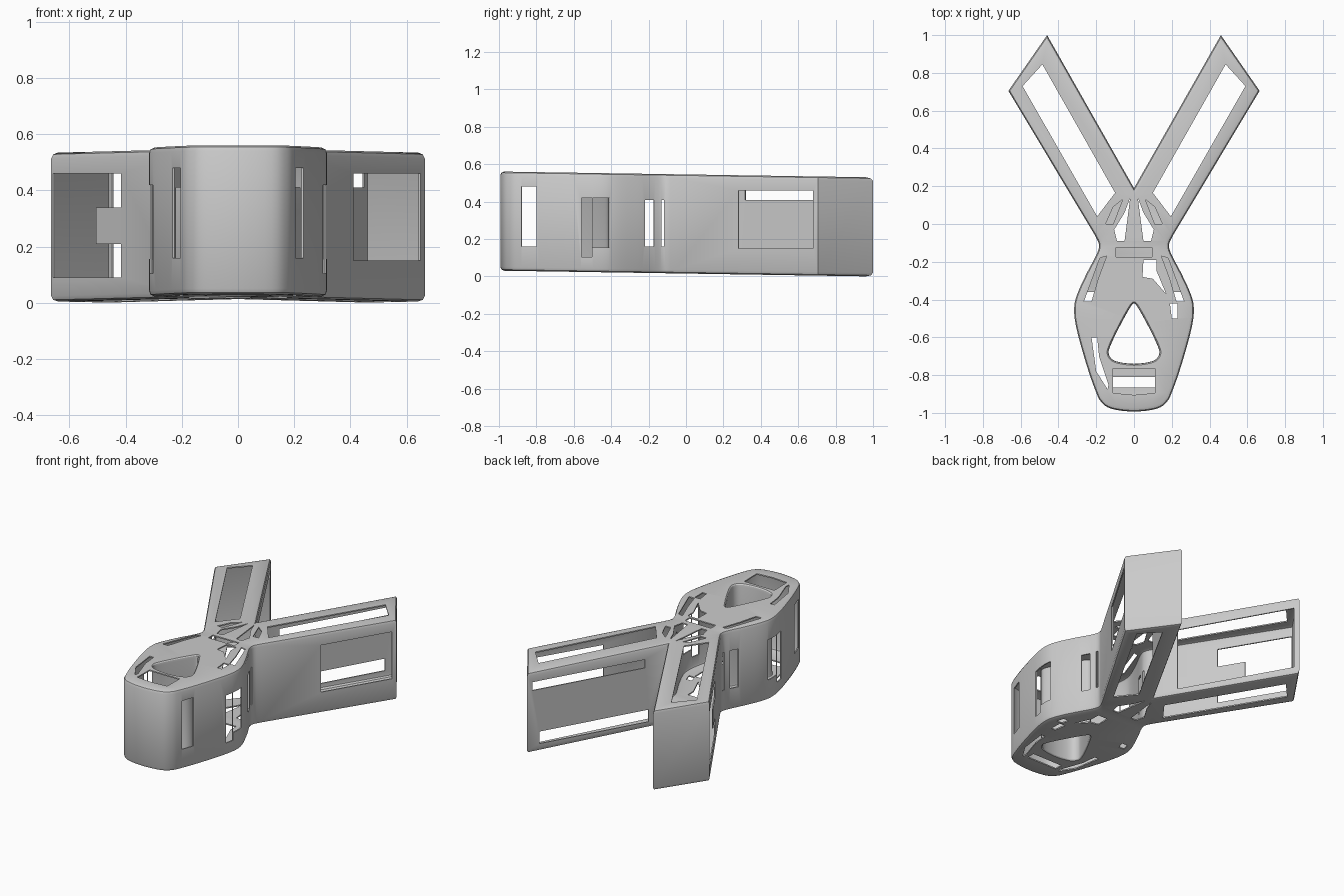
import bpy, bmesh
from mathutils import Vector

cube = bpy.data.objects.get("Cube")
if cube:
    bpy.data.objects.remove(cube)

HEIGHT = 0.53
V = lambda x, y: Vector((x, y))

paint = bpy.data.materials.new("plain grey")
paint.use_nodes = True
paint.diffuse_color = (0.6, 0.6, 0.6, 1)
paint.node_tree.nodes["Principled BSDF"].inputs["Base Color"].default_value = (0.6, 0.6, 0.6, 1)


def spline(points, steps=4):
    """Smooth path through all points except the two end guides."""
    path = []
    for a, b, c, d in zip(points, points[1:], points[2:], points[3:]):
        for i in range(steps):
            t = i / steps
            path.append(0.5 * (2 * b + (c - a) * t + (2 * a - 5 * b + 4 * c - d) * t * t
                               + (3 * b - a - 3 * c + d) * t ** 3))
    return path + [points[-2]]


def flip(points):
    return [V(-p.x, p.y) for p in reversed(points)]


def inset(loop, amount):
    """Move a closed loop sideways with mitred corners."""
    result = []
    for i, p in enumerate(loop):
        a = (p - loop[i - 1]).normalized()
        b = (loop[(i + 1) % len(loop)] - p).normalized()
        na, nb = V(-a.y, a.x), V(-b.y, b.x)
        result.append(p + (na + nb) * amount / (1 + na.dot(nb)))
    return result


def tilt(y):
    return 0.0155 * (1 - y)


# Plan outline: two straight arms, a narrow neck and a rounded body
waist = [V(*p) for p in ((0.25, 0.03), (0.21, -0.055), (0.185, -0.11), (0.2, -0.165),
                         (0.25, -0.26), (0.3, -0.37), (0.317, -0.45), (0.303, -0.56),
                         (0.25, -0.75), (0.205, -0.88), (0.175, -0.94), (0.12, -0.978),
                         (0, -0.993), (-0.12, -0.978))]
right = [V(0.46, 1), V(0.665, 0.705)] + spline(waist)
outline = [V(0, 0.19)] + right + flip(right)[1:]
outline.reverse()

# Rounded triangular well through the body
well_side = spline([V(*p) for p in ((-0.02, -0.45), (0, -0.42), (0.025, -0.45), (0.08, -0.55),
                                    (0.125, -0.645), (0.133, -0.69), (0.1, -0.725),
                                    (0, -0.74), (-0.1, -0.725))])
well = well_side + flip(well_side)[1:-1]

# Closed shell with softly rounded rims
bm = bmesh.new()
R = 0.02
rim = [(R, 0), (R * 0.3, R * 0.3), (0, R), (0, HEIGHT - R),
       (R * 0.3, HEIGHT - R * 0.3), (R, HEIGHT)]
caps = ([], [])
for loop, soft in ((outline, 1), (well, 0.4)):
    rings = []
    for offset, z in rim:
        rings.append([bm.verts.new((p.x, p.y, z + tilt(p.y))) for p in inset(loop, offset * soft)])
    for low, high in zip(rings, rings[1:]):
        for i in range(len(loop)):
            bm.faces.new((low[i - 1], low[i], high[i], high[i - 1]))
    for cap, ring in zip(caps, (rings[0], rings[-1])):
        cap += [bm.edges.get((ring[i - 1], ring[i])) for i in range(len(ring))]
for cap in caps:
    bmesh.ops.triangle_fill(bm, edges=cap, use_beauty=True)
bmesh.ops.recalc_face_normals(bm, faces=bm.faces)
mesh = bpy.data.meshes.new("building_shell")
bm.to_mesh(mesh)
bm.free()
shell = bpy.data.objects.new("building_shell", mesh)
bpy.context.collection.objects.link(shell)
mesh.materials.append(paint)
thick = shell.modifiers.new("thin wall", 'SOLIDIFY')
thick.thickness = 0.008
thick.offset = -1
thick.use_even_offset = True

cutters = []


def cut(points, z0, z1):
    """Cut a prism out of the shell."""
    b = bmesh.new()
    face = b.faces.new([b.verts.new((p[0], p[1], z0)) for p in points])
    top = bmesh.ops.extrude_face_region(b, geom=[face])["geom"]
    bmesh.ops.translate(b, vec=(0, 0, z1 - z0),
                        verts=[g for g in top if isinstance(g, bmesh.types.BMVert)])
    bmesh.ops.recalc_face_normals(b, faces=b.faces)
    m = bpy.data.meshes.new("cutter")
    b.to_mesh(m)
    b.free()
    ob = bpy.data.objects.new("cutter", m)
    ob.hide_render = True
    bpy.context.collection.objects.link(ob)
    mod = shell.modifiers.new("opening", 'BOOLEAN')
    mod.operation, mod.solver, mod.object = 'DIFFERENCE', 'EXACT', ob
    cutters.append(ob)


def cap_cut(points, levels="tb", sides=(1,)):
    """Opening in the top (t) and/or bottom (b) plate."""
    for s in sides:
        for level in levels:
            z = (0.5, 0.7) if level == "t" else (-0.1, 0.07)
            cut([(x * s, y) for x, y in points], *z)


def wall_cut(a, b, z0, z1, sides=(1, -1)):
    """Opening in the wall standing along a-b."""
    a, b = V(*a), V(*b)
    d = (b - a).normalized()
    n = V(-d.y, d.x) * 0.03
    for s in sides:
        cut([(p.x * s, p.y) for p in (a - n, b - n, b + n, a + n)], z0, z1)


def outer(y):
    return (0.21 + (y + 0.055) * 0.5987, y)


def inner(y):
    return ((y - 0.19) * 0.568, y)


both = (1, -1)
# Arm slots in roof and floor
cap_cut([(0.485, 0.845), (0.59, 0.73), (0.195, 0.04), (0.1, 0.165)], sides=both)
# Arm windows
wall_cut(outer(0.28), outer(0.68), 0.15, 0.46, (1,))
wall_cut(inner(0.32), inner(0.97), 0.41, 0.465, (1,))
wall_cut(inner(0.3), inner(0.93), 0.05, 0.13, (1,))
wall_cut(outer(0.44), outer(0.695), 0.09, 0.46, (-1,))
for z0, z1 in ((0.09, 0.21), (0.34, 0.46)):
    wall_cut(outer(0.29), outer(0.441), z0, z1, (-1,))
wall_cut(inner(0.32), inner(0.97), 0.05, 0.46, (-1,))
# Body windows
wall_cut((0.232, -0.8), (0.207, -0.88), 0.16, 0.48)
wall_cut((0.316, -0.41), (0.31, -0.5), 0.155, 0.42)
wall_cut((0.31, -0.501), (0.303, -0.56), 0.105, 0.42)
wall_cut((0.205, -0.17), (0.228, -0.22), 0.16, 0.41)
wall_cut((0.187, -0.118), (0.187, -0.132), 0.16, 0.41)
# Neck openings beside the centre strip
cap_cut([(0.02, 0.14), (0.05, 0.06), (0.105, -0.03), (0.09, -0.09), (0.05, -0.09)], sides=both)
cap_cut([(0.06, 0.13), (0.11, 0.09), (0.15, 0.0), (0.11, 0.0)], "t", both)
cap_cut([(-0.095, -0.125), (0.095, -0.125), (0.095, -0.175), (-0.095, -0.175)], "t")
# Shoulder slots
cap_cut([(0.145, -0.17), (0.18, -0.18), (0.265, -0.41), (0.225, -0.41), (0.19, -0.29)], "t", both)
cap_cut([(0.05, -0.19), (0.12, -0.19), (0.12, -0.25), (0.17, -0.37), (0.1, -0.29), (0.045, -0.28)])
cap_cut([(0.19, -0.42), (0.23, -0.42), (0.23, -0.5), (0.2, -0.5)])
cap_cut([(0.21, -0.36), (0.25, -0.36), (0.265, -0.41), (0.225, -0.41)], "b", both)
# Crescents and front slots around the well
crescent = [(0.225, -0.6), (0.195, -0.6), (0.185, -0.7), (0.135, -0.85), (0.14, -0.875), (0.2, -0.78)]
cap_cut(crescent, "t", (-1,))
cap_cut(crescent, "b", both)
cap_cut([(-0.11, -0.765), (0.11, -0.765), (0.11, -0.895), (0, -0.905), (-0.11, -0.895)], "t")
cap_cut([(-0.11, -0.81), (0.11, -0.81), (0.11, -0.865), (-0.11, -0.865)], "b")

# Bake the openings and drop the cutters
graph = bpy.context.evaluated_depsgraph_get()
graph.update()
baked = bpy.data.meshes.new_from_object(shell.evaluated_get(graph))
shell.modifiers.clear()
shell.data = baked
for ob in cutters:
    bpy.data.objects.remove(ob)
baked.materials.clear()
baked.materials.append(paint)

bpy.ops.object.select_all(action='DESELECT')
shell.select_set(True)
bpy.context.view_layer.objects.active = shell
bpy.ops.object.shade_smooth_by_angle(angle=0.5)
